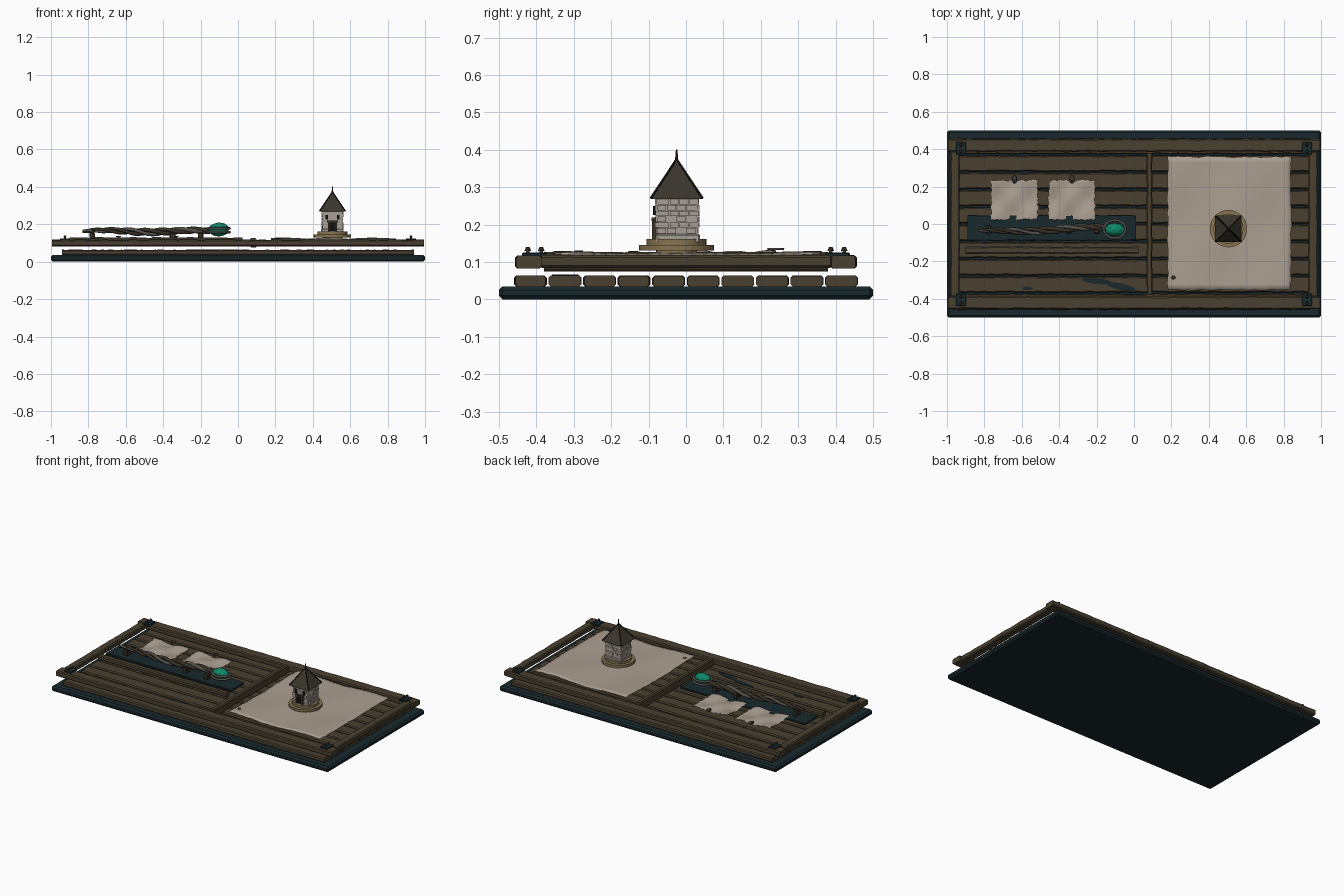
import bpy, bmesh, math, random
from mathutils import Vector, Matrix

if "Cube" in bpy.data.objects:
    bpy.data.objects.remove(bpy.data.objects["Cube"])
random.seed(4)

def mat(name, r, g, b):
    m = bpy.data.materials.new(name)
    m.diffuse_color = (*[(c / 255) ** 2.2 for c in (r, g, b)], 1)
    m.use_nodes = True
    m.node_tree.nodes["Principled BSDF"].inputs["Base Color"].default_value = m.diffuse_color
    return m

WOOD = mat("weathered wood", 74, 66, 51)
DARK = mat("dark wood", 58, 52, 42)
SLATE = mat("dark teal", 30, 45, 49)
PAPER = mat("parchment", 170, 157, 143)
STONE = mat("pale stone", 166, 157, 148)
ROOF = mat("roof shingle", 60, 56, 48)
BRASS = mat("aged brass", 134, 116, 82)
GEM = mat("green gem", 22, 135, 105)
IRON = mat("iron", 84, 82, 76)
BLACK = mat("near black", 22, 22, 20)

def finish(bm, name, m, smooth=False):
    bmesh.ops.recalc_face_normals(bm, faces=bm.faces)
    me = bpy.data.meshes.new(name)
    bm.to_mesh(me)
    bm.free()
    me.materials.append(m)
    for p in me.polygons:
        p.use_smooth = smooth
    o = bpy.data.objects.new(name, me)
    bpy.context.collection.objects.link(o)
    return o

def add_box(bm, x0, x1, y0, y1, z0, z1):
    M = Matrix.Translation(((x0 + x1) / 2, (y0 + y1) / 2, (z0 + z1) / 2)) @ Matrix.Diagonal((x1 - x0, y1 - y0, z1 - z0, 1))
    return bmesh.ops.create_cube(bm, size=1, matrix=M)["verts"]

def box(name, m, dims, bevel=0.0):
    bm = bmesh.new()
    add_box(bm, *dims)
    if bevel:
        bmesh.ops.bevel(bm, geom=bm.edges[:], offset=bevel, segments=1, affect='EDGES')
    return finish(bm, name, m)

def cone(name, m, loc, r1, r2, h, n=24, turn=0, smooth=False):
    bm = bmesh.new()
    bmesh.ops.create_cone(bm, cap_ends=True, segments=n, radius1=r1, radius2=r2, depth=h,
                          matrix=Matrix.Translation((loc[0], loc[1], loc[2] + h / 2)) @ Matrix.Rotation(turn, 4, 'Z'))
    return finish(bm, name, m, smooth)

def plank(name, m, x0, x1, y0, y1, z0, z1, wear=0.004, c=0.006):
    """Chamfered board with a worn, uneven outline, running along its longer side."""
    along_x = x1 - x0 > y1 - y0
    a0, a1, b0, b1 = (x0, x1, y0, y1) if along_x else (y0, y1, x0, x1)
    n = max(6, int((a1 - a0) / 0.035))
    bm = bmesh.new()
    rings = []
    for i in range(n + 1):
        a = a0 + (a1 - a0) * i / n
        l, r, t = b0 + random.uniform(0, wear), b1 - random.uniform(0, wear), z1 - random.uniform(0, wear / 3)
        prof = [(l + c, z0), (r - c, z0), (r, z0 + c), (r, t - c), (r - c, t), (l + c, t), (l, t - c), (l, z0 + c)]
        rings.append([bm.verts.new((a, b, z) if along_x else (b, a, z)) for b, z in prof])
    for p, q in zip(rings, rings[1:]):
        for k in range(8):
            bm.faces.new((p[k], p[k - 1], q[k - 1], q[k]))
    bm.faces.new(rings[0])
    bm.faces.new(rings[-1])
    return finish(bm, name, m)

def sheet(name, x0, x1, y0, y1, z, ragged, wave, n=24):
    """Thin parchment with torn edges and a gentle ripple."""
    bm = bmesh.new()
    bmesh.ops.create_grid(bm, x_segments=n, y_segments=n, size=0.5)
    edge = [v for v in bm.verts if v.is_boundary]
    for v in bm.verts:
        u, w = v.co.x, v.co.y
        v.co = Vector(((x0 + x1) / 2 + u * (x1 - x0), (y0 + y1) / 2 + w * (y1 - y0),
                       z + wave * math.sin(9 * u + 2) * math.cos(7 * w) + wave * abs(2 * u * w)))
    for v in edge:
        v.co.x += random.uniform(-ragged, ragged)
        v.co.y += random.uniform(-ragged, ragged)
    o = finish(bm, name, PAPER, True)
    s = o.modifiers.new("thickness", 'SOLIDIFY')
    s.thickness = 0.004
    return o

def tube(name, m, pts, closed=False, smooth=True):
    cu = bpy.data.curves.new(name, 'CURVE')
    cu.dimensions = '3D'
    cu.bevel_depth = 1
    cu.bevel_resolution = 2
    cu.use_fill_caps = True
    s = cu.splines.new('POLY')
    s.points.add(len(pts) - 1)
    for p, (x, y, z, r) in zip(s.points, pts):
        p.co = (x, y, z, 1)
        p.radius = r
    s.use_cyclic_u = closed
    cu.materials.append(m)
    o = bpy.data.objects.new(name, cu)
    bpy.context.collection.objects.link(o)
    return o

# Base slab and lower planking
box("base_slab", SLATE, (-1, 1, -0.5, 0.5, 0, 0.035), 0.01)
for i in range(10):
    y = -0.462 + i * 0.0924
    plank("deck_plank", WOOD, -0.94, 0.94, y + 0.002, y + 0.09, 0.034, 0.064)

# Raised frame, divider and ledge
for s in (-1, 1):
    y = sorted((s * 0.385, s * 0.457))
    plank("long_rail", WOOD, -0.995, 0.995, *y, 0.082, 0.118)
    x = sorted((s * 0.93, s * 0.985))
    plank("end_rail", WOOD, *x, -0.386, 0.386, 0.084, 0.119)
plank("divider", WOOD, 0.065, 0.1, -0.38, 0.38, 0.075, 0.127)
plank("staff_ledge", WOOD, -0.9, 0.025, -0.16, -0.12, 0.1, 0.129)

# Corner plates with bolts
for sx in (-1, 1):
    for sy in (-1, 1):
        cx, cy = sx * 0.925, sy * 0.405
        box("corner_plate", SLATE, (cx - 0.027, cx + 0.027, cy - 0.033, cy + 0.033, 0.112, 0.125), 0.003)
        for d in (-0.018, 0.018):
            cone("bolt_stem", IRON, (cx, cy + d, 0.125), 0.005, 0.005, 0.006, 8)
            cone("bolt_head", DARK, (cx, cy + d, 0.129), 0.009, 0.005, 0.011, 8)

# Teal staff bed and stains on the planks
plank("staff_bed", SLATE, -0.89, 0.012, -0.092, 0.05, 0.108, 0.121, 0.006, 0.003)
for cx, cy, rx, ry, tilt in ((-0.2, -0.305, 0.08, 0.016, -0.1), (-0.07, -0.335, 0.08, 0.017, -0.2), (-0.57, -0.345, 0.03, 0.008, 0)):
    o = cone("teal_stain", SLATE, (0, 0, 0), 1, 1, 0.004, 14)
    o.scale, o.location, o.rotation_euler.z = (rx, ry, 1), (cx, cy, 0.062), tilt

# Parchments and their pins
sheet("large_map", 0.18, 0.84, -0.353, 0.36, 0.122, 0.004, 0.005)
for x0, x1 in ((-0.765, -0.513), (-0.457, -0.207)):
    sheet("note_sheet", x0, x1, 0.022, 0.235, 0.124, 0.006, 0.006)
    xm = (x0 + x1) / 2
    cone("pin_shaft", IRON, (xm, 0.232, 0.12), 0.006, 0.004, 0.016, 8)
    ring = [(xm + 0.012 * math.cos(a * math.pi / 6), 0.24 + 0.02 * math.sin(a * math.pi / 6), 0.135, 0.003) for a in range(12)]
    tube("pin_loop", IRON, ring, True)
cone("ink_spot", DARK, (0.21, -0.287, 0.122), 0.013, 0.011, 0.008, 10)

# Gnarled staff: twisted strands around a core
def spine(t):
    return -0.83 + 0.68 * t, -0.033 + 0.02 * math.sin(5.5 * t + 3.2) * t, 0.163 + 0.005 * math.sin(9 * t)
for k in range(3):
    pts = []
    for i in range(61):
        t = i / 60
        x, y, z = spine(t)
        a = 16 * t + k * 2.1
        w = 0.004 + 0.009 * math.sin(math.pi * min(1, t * 1.1) * 0.9)
        pts.append((x, y + w * math.cos(a), z + w * math.sin(a), 0.006 + 0.006 * t + random.uniform(0, 0.002)))
    tube("staff_strand", (DARK, IRON, DARK)[k], pts)
tube("staff_cross_tip", DARK, [(-0.775, -0.06, 0.163, 0.004), (-0.77, -0.033, 0.165, 0.01), (-0.775, -0.006, 0.163, 0.004)])
for x in (-0.78, -0.35, -0.2):
    box("staff_cradle", DARK, (x - 0.015, x + 0.015, -0.05, -0.005, 0.118, 0.155), 0.004)

# Staff head: gem in a claw ring
for z in (0.158, 0.178):
    tube("head_ring", IRON, [(-0.103 + 0.058 * math.cos(i * math.pi / 14), -0.028 + 0.048 * math.sin(i * math.pi / 14),
                              z, 0.007) for i in range(28)], True)
bm = bmesh.new()
bmesh.ops.create_icosphere(bm, subdivisions=2, radius=1,
                           matrix=Matrix.Translation((-0.102, -0.03, 0.172)) @ Matrix.Diagonal((0.056, 0.036, 0.038, 1)))
finish(bm, "gem", GEM)

# Tower plinth
TX, TY = 0.505, -0.025
cone("plinth_foot", BRASS, (TX, TY, 0.115), 0.055, 0.055, 0.016, 32)
cone("plinth_lower", BRASS, (TX, TY, 0.13), 0.1, 0.1, 0.016, 32)
cone("plinth_upper", BRASS, (TX, TY, 0.145), 0.08, 0.08, 0.016, 32)

# Tower body: core with courses of uneven blocks
box("tower_footing", STONE, (TX - 0.06, TX + 0.06, TY - 0.057, TY + 0.063, 0.15, 0.175), 0.004)
box("tower_core", STONE, (TX - 0.05, TX + 0.05, TY - 0.05, TY + 0.055, 0.16, 0.275))
bm = bmesh.new()
for row in range(6):
    z = 0.176 + row * 0.0155
    for side in range(4):
        rot = Matrix.Translation((TX, TY + 0.002, 0)) @ Matrix.Rotation(side * math.pi / 2, 4, 'Z')
        for k in range(4):
            a = -0.052 + k * 0.026 + (0.005 if row % 2 else -0.003)
            vs = add_box(bm, a + 0.001, a + 0.025, -0.053 - random.uniform(0, 0.007), -0.045, z, z + 0.0142)
            bmesh.ops.transform(bm, matrix=rot, verts=vs)
finish(bm, "tower_blocks", STONE)

# Door, windows and timber posts
box("door", BLACK, (TX - 0.015, TX + 0.015, TY - 0.063, TY - 0.056, 0.165, 0.21))
for s in (-1, 1):
    box("door_post", DARK, (TX + s * 0.02 - 0.005, TX + s * 0.02 + 0.005, TY - 0.066, TY - 0.05, 0.162, 0.215))
    box("front_window", BLACK, (TX + s * 0.03 - 0.007, TX + s * 0.03 + 0.007, TY - 0.063, TY - 0.056, 0.225, 0.25))
box("door_lintel", DARK, (TX - 0.03, TX + 0.03, TY - 0.067, TY - 0.05, 0.21, 0.219))

# Roof: stepped shingle tiers, hip ridges and spire
tiers, r0, zb, h = 8, 0.069, 0.268, 0.107
for i in range(tiers):
    a, b = 1 - i / tiers, 1 - (i + 1) / tiers
    cone("shingle_tier", ROOF, (TX, TY, zb + h * i / tiers), (r0 * a + 0.002) * 2 ** .5, max(0.002, r0 * b) * 2 ** .5,
         h / tiers, 4, math.pi / 4)
for sx in (-1, 1):
    for sy in (-1, 1):
        tube("hip_ridge", BLACK, [(TX + sx * r0, TY + sy * r0, zb + 0.003, 0.003), (TX, TY, zb + h, 0.003)])
cone("spire", DARK, (TX, TY, 0.365), 0.005, 0.002, 0.036, 8)
